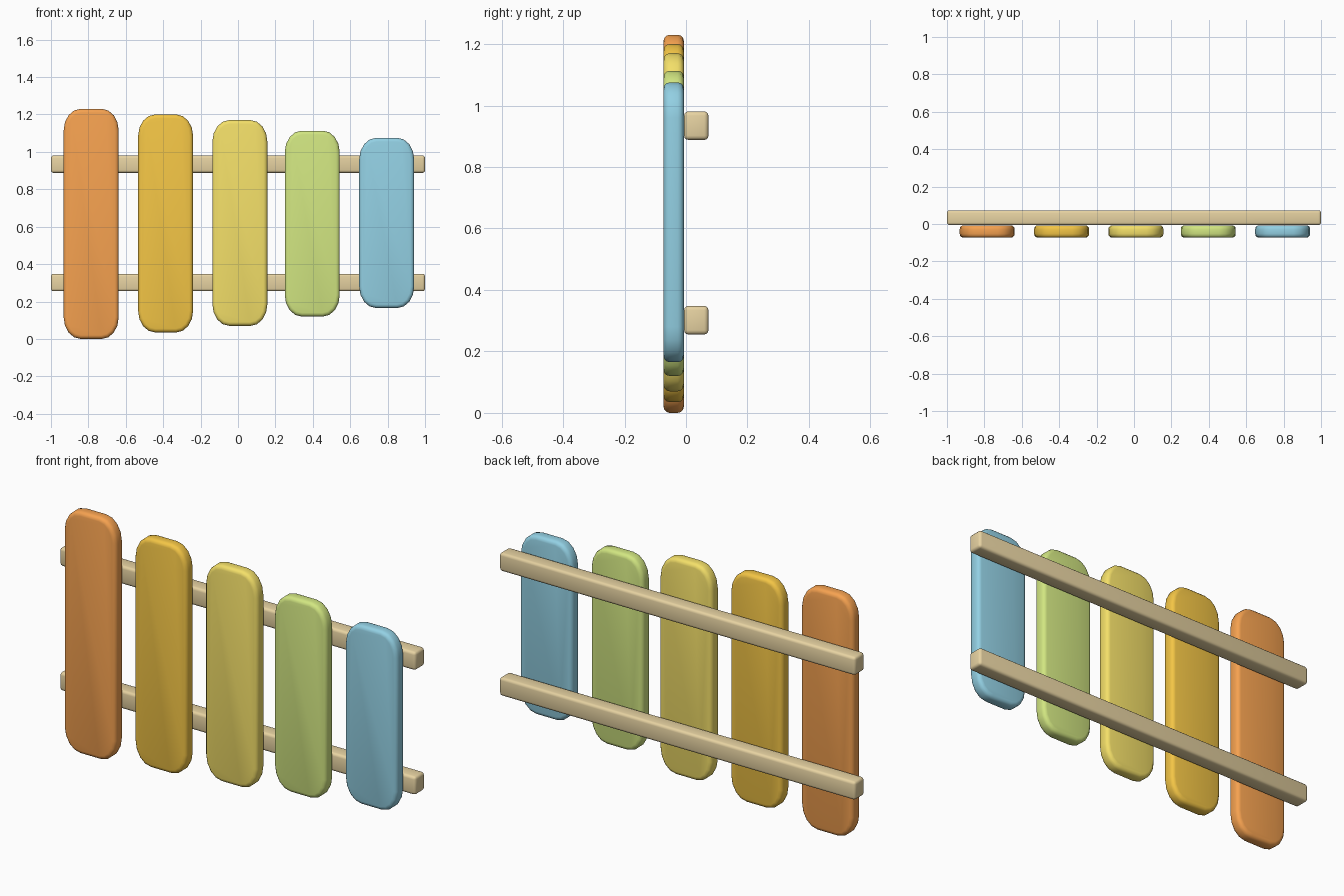
import bpy, bmesh, math

if "Cube" in bpy.data.objects:
    bpy.data.objects.remove(bpy.data.objects["Cube"])


def material(name, rgb):
    m = bpy.data.materials.new(name)
    m.diffuse_color = (*rgb, 1)
    m.use_nodes = True
    m.node_tree.nodes["Principled BSDF"].inputs["Base Color"].default_value = m.diffuse_color
    return m


def slab(name, outline, y0, y1, bevel, segments, mat):
    """Extrude an x-z outline from y0 to y1 and round its sharp edges."""
    bm = bmesh.new()
    face = bm.faces.new([bm.verts.new((x, y0, z)) for x, z in outline])
    ext = bmesh.ops.extrude_face_region(bm, geom=[face])
    for v in ext["geom"]:
        if isinstance(v, bmesh.types.BMVert):
            v.co.y = y1
    bmesh.ops.recalc_face_normals(bm, faces=bm.faces)
    sharp = [e for e in bm.edges if e.calc_face_angle(0) > math.radians(40)]
    bmesh.ops.bevel(bm, geom=sharp, offset=bevel, segments=segments,
                    profile=0.5, affect='EDGES', clamp_overlap=True)
    bmesh.ops.recalc_face_normals(bm, faces=bm.faces)
    me = bpy.data.meshes.new(name)
    bm.to_mesh(me)
    bm.free()
    ob = bpy.data.objects.new(name, me)
    bpy.context.collection.objects.link(ob)
    me.materials.append(mat)
    bpy.ops.object.select_all(action='DESELECT')
    ob.select_set(True)
    bpy.context.view_layer.objects.active = ob
    bpy.ops.object.shade_smooth_by_angle(angle=math.radians(50))
    return ob


def rounded(cx, z0, z1, hw, rx, rz, n=4):
    """Rectangle outline with elliptical corners."""
    cz, hh = (z0 + z1) / 2, (z1 - z0) / 2
    pts = []
    for q, (sx, sz) in enumerate([(1, 1), (-1, 1), (-1, -1), (1, -1)]):
        for i in range(n + 1):
            a = (q + i / n) * math.pi / 2
            pts.append((cx + sx * (hw - rx) + rx * math.cos(a),
                        cz + sz * (hh - rz) + rz * math.sin(a)))
    return pts


# Coloured bars, long to short
bars = [
    ("red_bar", -0.785, 0.00, 1.23, (0.92, 0.36, 0.08)),
    ("orange_bar", -0.387, 0.035, 1.20, (0.90, 0.56, 0.06)),
    ("yellow_bar", 0.01, 0.07, 1.17, (0.90, 0.74, 0.14)),
    ("green_bar", 0.397, 0.12, 1.113, (0.64, 0.79, 0.22)),
    ("blue_bar", 0.795, 0.165, 1.075, (0.29, 0.63, 0.77)),
]
for name, cx, z0, z1, rgb in bars:
    slab(name, rounded(cx, z0, z1, 0.147, 0.09, 0.115), -0.073, -0.007,
         0.02, 3, material(name + "_paint", rgb))

# Wooden support rails
wood = material("wood", (0.80, 0.65, 0.36))
for name, z0, z1 in [("lower_rail", 0.255, 0.348), ("upper_rail", 0.888, 0.981)]:
    slab(name, [(-1, z0), (1, z0), (1, z1), (-1, z1)], -0.006, 0.073,
         0.014, 3, wood)
